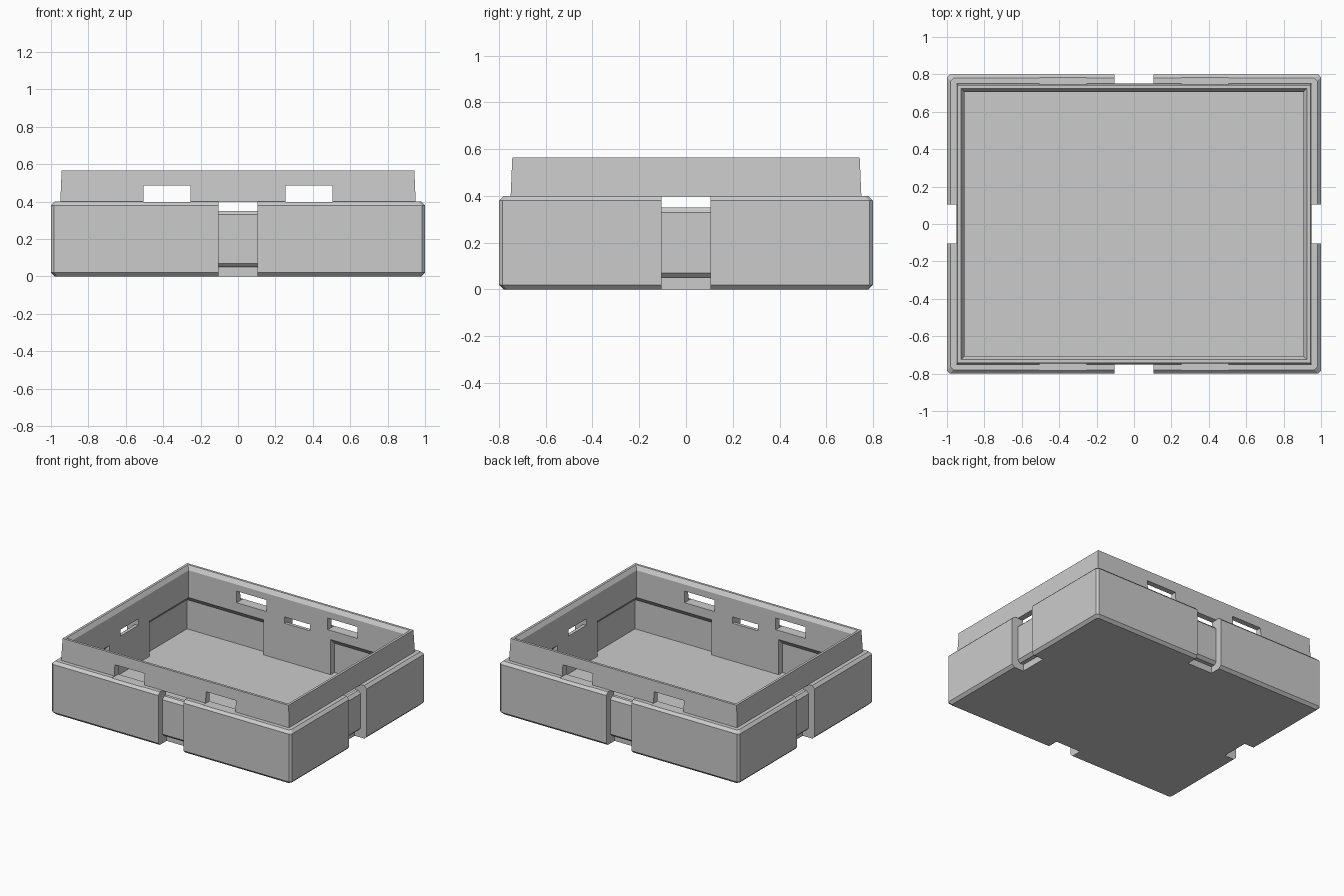
import bpy
import bmesh
from math import pi
from mathutils import Matrix

default_cube = bpy.data.objects.get("Cube")
if default_cube:
    bpy.data.objects.remove(default_cube, do_unlink=True)

grey = bpy.data.materials.new("plain grey")
grey.use_nodes = True
colour = (0.6, 0.6, 0.6, 1)
grey.diffuse_color = colour
grey.node_tree.nodes["Principled BSDF"].inputs["Base Color"].default_value = colour


def loft(name, rings, matrix=Matrix()):
    """Closed solid through matching rings of 3D points."""
    bm = bmesh.new()
    loops = [[bm.verts.new(p) for p in ring] for ring in rings]
    n = len(loops[0])
    for a, b in zip(loops, loops[1:]):
        for i in range(n):
            j = (i + 1) % n
            bm.faces.new((a[i], a[j], b[j], b[i]))
    bm.faces.new(loops[0][::-1])
    bm.faces.new(loops[-1])
    bm.transform(matrix)
    bmesh.ops.recalc_face_normals(bm, faces=bm.faces[:])
    mesh = bpy.data.meshes.new(name)
    bm.to_mesh(mesh)
    bm.free()
    mesh.materials.append(grey)
    obj = bpy.data.objects.new(name, mesh)
    bpy.context.collection.objects.link(obj)
    return obj


def rect(x0, x1, y0, y1, z):
    return [(x0, y0, z), (x1, y0, z), (x1, y1, z), (x0, y1, z)]


def centred(x, y, z):
    return rect(-x, x, -y, y, z)


def cut_corner_rect(x, y, z, c=0.015):
    return [(-x + c, -y, z), (x - c, -y, z), (x, -y + c, z), (x, y - c, z),
            (x - c, y, z), (-x + c, y, z), (-x, y - c, z), (-x, -y + c, z)]


def combine(target, tool, operation):
    """Apply a boolean, then drop the tool object."""
    mod = target.modifiers.new(operation.lower(), 'BOOLEAN')
    mod.operation = operation
    mod.solver = 'EXACT'
    mod.object = tool
    tool.hide_render = True
    bpy.context.view_layer.update()
    graph = bpy.context.evaluated_depsgraph_get()
    mesh = bpy.data.meshes.new_from_object(target.evaluated_get(graph))
    target.modifiers.clear()
    target.data = mesh
    bpy.data.objects.remove(tool, do_unlink=True)


# Chamfered base block with the tapered lip on top
tray = loft("tray", [cut_corner_rect(0.98, 0.78, 0), cut_corner_rect(1, 0.8, 0.02),
                     cut_corner_rect(1, 0.8, 0.38), cut_corner_rect(0.98, 0.78, 0.4)])
lip = loft("lip", [centred(0.95, 0.75, 0.37), centred(0.95, 0.75, 0.4),
                   centred(0.943, 0.743, 0.565)])
combine(tray, lip, 'UNION')

# Main cavity with a chamfered rim
cavity = loft("cavity", [centred(0.905, 0.705, 0.065), centred(0.905, 0.705, 0.535),
                         centred(0.925, 0.725, 0.565), centred(0.925, 0.725, 0.7)])
combine(tray, cavity, 'DIFFERENCE')

# Undercut pockets in the four inner corners, leaving thick blocks between
for sx in (-1, 1):
    for sy in (-1, 1):
        pocket = loft("pocket", [rect(0.28, 0.95, 0.24, 0.75, 0.065),
                                 rect(0.28, 0.95, 0.24, 0.75, 0.285),
                                 rect(0.28, 0.9, 0.24, 0.7, 0.335)],
                      Matrix.Diagonal((sx, sy, 1, 1)))
        combine(tray, pocket, 'DIFFERENCE')

# Strap channel on each side: outer groove, slot through the wall, undercut foot
channel = [(0.85, -0.1), (0.7, -0.1), (0.7, 0.05), (0.73, 0.05), (0.75, 0.07),
           (0.75, 0.33), (0.73, 0.35), (0.65, 0.35), (0.65, 0.398), (0.75, 0.398),
           (0.75, 0.45), (0.85, 0.45)]
for k in range(4):
    extra = 0.2 * (k % 2)
    strap = loft("strap_channel", [[(x, y + extra, z) for y, z in channel]
                                   for x in (-0.105, 0.105)],
                 Matrix.Rotation(k * pi / 2, 4, 'Z'))
    combine(tray, strap, 'DIFFERENCE')

# Latch windows through the front and back of the lip
for s in (-1, 1):
    x0, x1 = sorted((s * 0.255, s * 0.505))
    window = loft("latch_window", [rect(x0, x1, -1, 1, 0.398), rect(x0, x1, -1, 1, 0.485)])
    combine(tray, window, 'DIFFERENCE')

for face in tray.data.polygons:
    face.use_smooth = False
